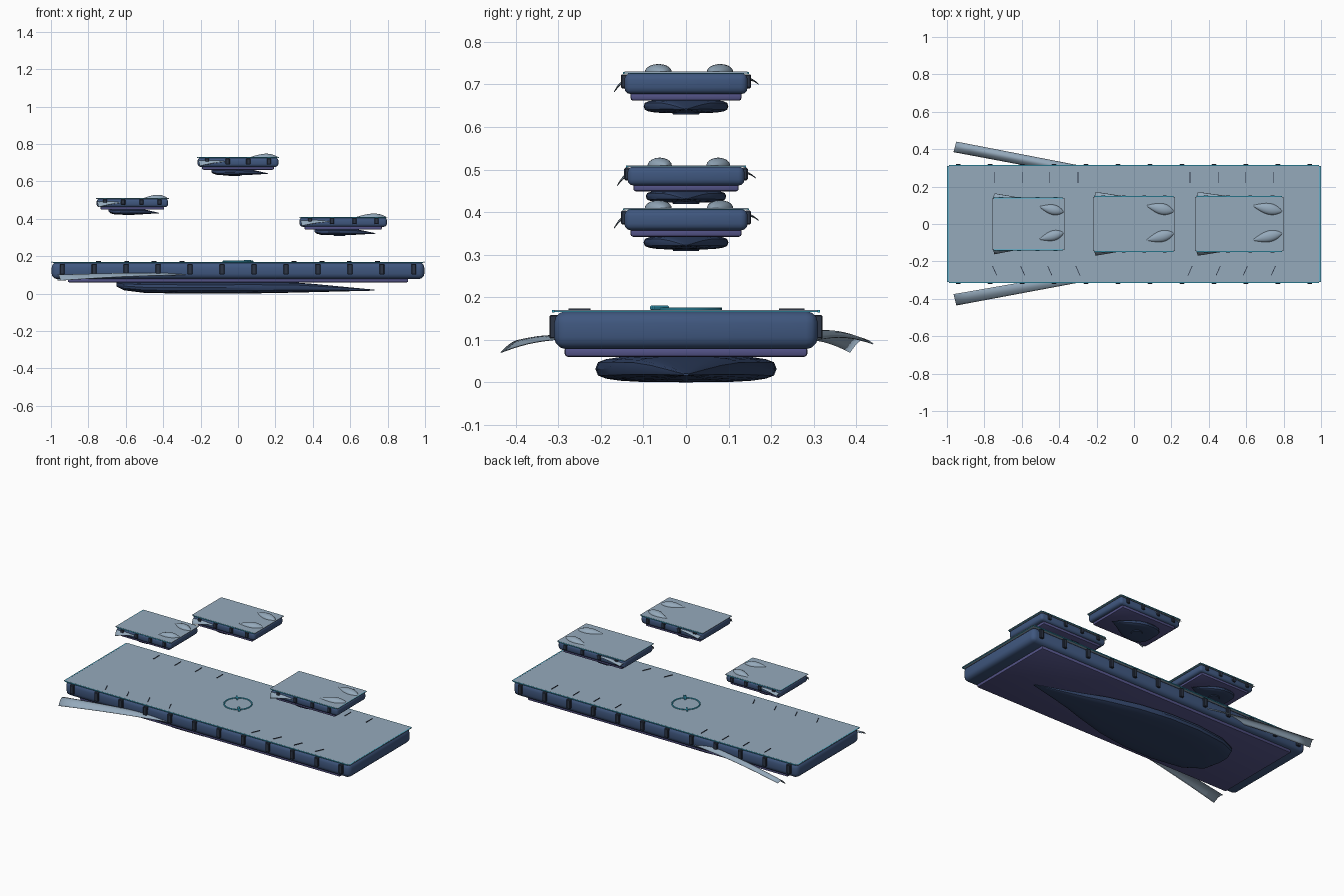
import bpy, bmesh, math
from mathutils import Vector

if "Cube" in bpy.data.objects:
    bpy.data.objects.remove(bpy.data.objects["Cube"])


def material(name, rgb):
    m = bpy.data.materials.new(name)
    m.diffuse_color = (*rgb, 1)
    m.use_nodes = True
    m.node_tree.nodes["Principled BSDF"].inputs["Base Color"].default_value = m.diffuse_color
    return m


HULL = material("hull_blue", (0.05, 0.095, 0.21))
SLAB = material("slab_violet", (0.09, 0.09, 0.25))
KEEL = material("keel_blue", (0.03, 0.055, 0.13))
DECK = material("deck_grey", (0.30, 0.40, 0.50))
RIB = material("rib_dark", (0.025, 0.035, 0.06))
GLOW = material("edge_cyan", (0.05, 0.45, 0.65))


def finish(name, bm, mat, angle=35):
    bmesh.ops.recalc_face_normals(bm, faces=bm.faces)
    me = bpy.data.meshes.new(name)
    bm.to_mesh(me)
    bm.free()
    me.materials.append(mat)
    ob = bpy.data.objects.new(name, me)
    bpy.context.collection.objects.link(ob)
    bpy.ops.object.select_all(action='DESELECT')
    ob.select_set(True)
    bpy.context.view_layer.objects.active = ob
    bpy.ops.object.shade_smooth_by_angle(angle=math.radians(angle))
    return ob


def box(name, c, size, mat, bevel=0, segs=3, rot=0):
    bm = bmesh.new()
    bmesh.ops.create_cube(bm, size=1)
    bmesh.ops.scale(bm, vec=size, verts=bm.verts)
    if bevel:
        bmesh.ops.bevel(bm, geom=bm.edges[:], offset=bevel, segments=segs,
                        profile=0.5, affect='EDGES')
    ob = finish(name, bm, mat)
    ob.location = c
    ob.rotation_euler.z = rot
    return ob


def loft(name, rings, mat, closed=True, thick=0):
    bm = bmesh.new()
    rows = [[bm.verts.new(p) for p in r] for r in rings]
    n = len(rows[0])
    for a, b in zip(rows, rows[1:]):
        for i in range(n if closed else n - 1):
            j = (i + 1) % n
            bm.faces.new((a[i], a[j], b[j], b[i]))
    if closed:
        bm.faces.new(rows[0])
        bm.faces.new(rows[-1])
    ob = finish(name, bm, mat)
    if thick:
        s = ob.modifiers.new("thickness", 'SOLIDIFY')
        s.thickness = thick
        s.offset = 0
    return ob


def wing(name, root_out, root_in, tip_out, tip_in, bulge):
    # curved fin: arc section swept from hull to tip
    ro, ri, to, ti = map(Vector, (root_out, root_in, tip_out, tip_in))
    rings = []
    for k in range(9):
        t = k / 8
        a, b = ro.lerp(to, t), ri.lerp(ti, t)
        up = 0.5 * bulge * math.sin(math.pi * t)
        rings.append([a.lerp(b, i / 8) + Vector((0, 0, up + bulge * math.sin(math.pi * i / 8)))
                      for i in range(9)])
    loft(name, rings, DECK, closed=False, thick=0.002)


def keel(name, cx, z0, sx, sy, sz):
    # x, half width, top, bottom
    secs = [(-.65, .05, 1, .6), (-.61, .13, 1, .28), (-.5, .185, 1, .06), (-.3, .213, 1, 0),
            (-.1, .21, 1, 0), (.1, .18, 1, .02), (.3, .125, .95, .08), (.42, .085, .8, .13),
            (.55, .05, .6, .18), (.73, .006, .33, .25)]
    rings = []
    for x, w, zt, zb in secs:
        ring = []
        for i in range(20):
            a = 2 * math.pi * i / 20
            c, s = math.cos(a), math.sin(a)
            y = w * math.copysign(abs(c) ** 0.6, c)
            z = (zt + zb) / 2 + (zt - zb) / 2 * math.copysign(abs(s) ** 0.6, s)
            ring.append((cx + x * sx, y * sy, z0 + z * sz))
        rings.append(ring)
    loft(name, rings, KEEL)


def platform(name, cx, top, L, W, body, slab, keel_h, bev, ribs, rib_size, slab_size, tube):
    zb = top - body
    box(name + "_hull", (cx, 0, top - 0.003 - (body - 0.003) / 2), (L - .008, W, body - 0.003), HULL, bev)
    box(name + "_deck", (cx, 0, top - 0.0015), (L, W, 0.003), DECK)
    box(name + "_lower_slab", (cx, 0, zb - slab / 2 + 0.003), (*slab_size, slab + 0.006), SLAB, slab * 0.4, 2)
    keel(name + "_keel", cx, zb - slab - keel_h, L / 2, W / 0.62, keel_h + 0.003)
    for s in (-1, 1):
        # glowing deck edges
        box(name + "_edge_long", (cx, s * (W / 2 + tube * .4), top - .003), (L - .02, tube, tube), GLOW)
        box(name + "_edge_short", (cx + s * (L / 2 - tube), 0, top - .002), (tube, W, tube), GLOW)
        # side ribs
        for i in range(ribs):
            f = -1 + 2 * i / (ribs - 1)
            x = cx + f * (0.94 if ribs > 4 else 0.75) * L / 2
            box(name + "_rib", (x, s * W / 2, top - body * 0.43), rib_size, RIB, 0.003, 1)


# main platform
platform("main", 0, 0.17, 2.0, 0.62, 0.092, 0.018, 0.06, 0.028, 12,
         (0.026, 0.022, 0.056), (1.82, 0.57), 0.005)
wing("main_wing_back", (-.28, .31, .10), (-.30, .26, .10), (-.95, .44, .09), (-.965, .385, .07), .02)
wing("main_wing_front", (-.28, -.31, .10), (-.30, -.26, .10), (-.95, -.435, .07), (-.965, -.375, .10), .01)

# deck slits
for s in (-1, 1):
    for x in (0.3, 0.45, 0.595, 0.745):
        box("deck_slit_back", (s * x, 0.248, 0.171), (0.004, 0.06, 0.005), RIB)
        box("deck_slit_front", (s * x, -0.25, 0.171), (0.004, 0.055, 0.005), RIB, rot=-s * 0.42)

# landing ring with two markers
rings = []
for k in range(33):
    a = 2 * math.pi * k / 32
    rings.append([((.08 + .004 * math.cos(b)) * math.cos(a), (.08 + .004 * math.cos(b)) * math.sin(a),
                   .172 + .004 * math.sin(b)) for b in (i * math.pi / 4 for i in range(8))])
loft("landing_ring", rings, GLOW)
box("ring_marker", (0.05, -0.062, 0.175), (0.05, 0.014, 0.011), GLOW, 0.003, 1, -0.9)
box("ring_pointer", (-0.05, 0.062, 0.173), (0.05, 0.008, 0.006), GLOW, rot=-0.9)


def leaf(name, a, b, w, h):
    # domed pod lying on the deck
    a, b = Vector(a), Vector(b)
    d = (b - a).normalized()
    side = Vector((-d.y, d.x, 0))
    rings = []
    for k in range(13):
        t = k / 12
        r = max(0.03, math.sin(math.pi * t ** 1.3) ** 0.75) if 0 < t < 1 else 0.03
        rings.append([a.lerp(b, t) + side * (w * r * math.cos(math.pi * i / 10))
                      + Vector((0, 0, h * r * math.sin(math.pi * i / 10) - 0.001)) for i in range(11)])
    loft(name, rings, DECK)


# floating islands: name, centre x, deck height, length, width
for name, cx, top, L, W, k in (("left_island", -.565, .51, .39, .275, .9),
                               ("middle_island", 0, .73, .44, .29, 1),
                               ("right_island", .5625, .41, .475, .29, 1)):
    platform(name, cx, top, L, W, .053 * k, .015 * k, .03 * k, .016 * k, 4,
             (.022, .016, .033 * k), (L * .87, W * .9), .004)
    bm = bmesh.new()
    bmesh.ops.create_cone(bm, cap_ends=True, segments=20, radius1=.03, radius2=.034, depth=.006)
    finish(name + "_keel_cap", bm, KEEL).location = (cx - .02, 0, top - .098 * k)
    e, h = L / 2, W / 2
    wing(name + "_wing_back", (cx - .15 * e, h, top - .02), (cx - .2 * e, h - .02, top - .02),
         (cx - .93 * e, h + .026, top - .03), (cx - .97 * e, h - .002, top - .022), .006)
    wing(name + "_wing_front", (cx - .3 * e, -h, top - .025), (cx - .35 * e, -h + .02, top - .02),
         (cx - .93 * e, -h - .024, top - .048), (cx - .97 * e, -h + .002, top - .02), .006)
    leaf(name + "_pod_back", (cx + .29 * e, .68 * h, top), (cx + .97 * e, .46 * h, top), .03 * k, .019)
    leaf(name + "_pod_front", (cx + .29 * e, -.6 * h, top), (cx + .97 * e, -.34 * h, top), .03 * k, .019)
